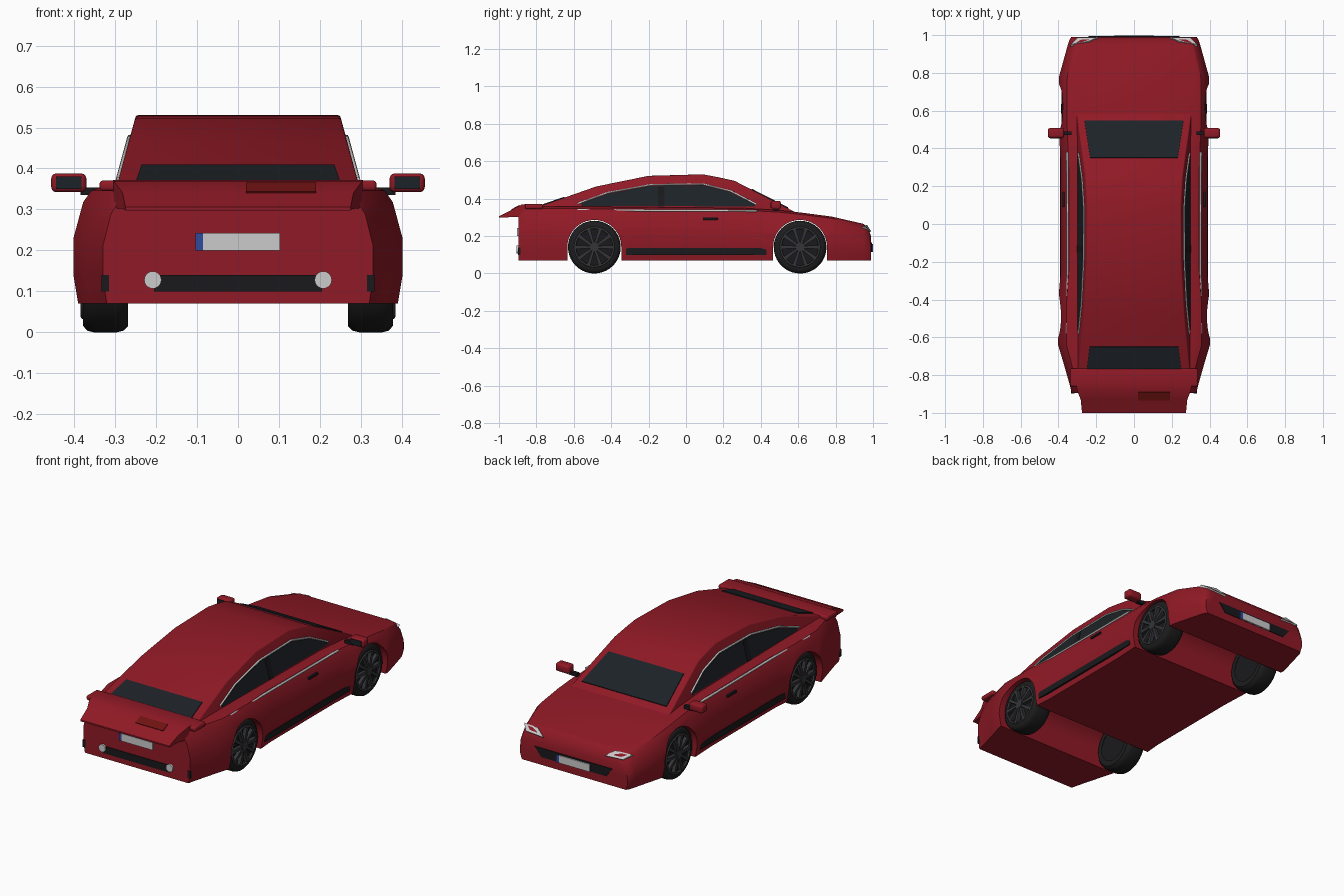
import bpy, bmesh, math
from mathutils import Vector

if "Cube" in bpy.data.objects:
    bpy.data.objects.remove(bpy.data.objects["Cube"])


def material(name, col):
    m = bpy.data.materials.new(name)
    m.diffuse_color = (*col, 1)
    m.use_nodes = True
    m.node_tree.nodes["Principled BSDF"].inputs["Base Color"].default_value = m.diffuse_color
    return m


RED = material("red_paint", (0.28, 0.010, 0.019))
LAMP_RED = material("dark_red", (0.16, 0.006, 0.006))
GLASS = material("dark_glass", (0.012, 0.016, 0.02))
BLACK = material("black_plastic", (0.01, 0.01, 0.012))
TYRE = material("rubber", (0.012, 0.012, 0.013))
RIM = material("dark_metal", (0.035, 0.036, 0.04))
WHITE = material("light_trim", (0.7, 0.7, 0.7))
BLUE = material("blue_band", (0.03, 0.07, 0.35))


def make(name, bm, mat, bevel=0, angle=40, smooth=30):
    bmesh.ops.recalc_face_normals(bm, faces=bm.faces)
    me = bpy.data.meshes.new(name)
    bm.to_mesh(me)
    bm.free()
    me.materials.append(mat)
    ob = bpy.data.objects.new(name, me)
    bpy.context.collection.objects.link(ob)
    bpy.ops.object.select_all(action='DESELECT')
    ob.select_set(True)
    bpy.context.view_layer.objects.active = ob
    if bevel:
        b = ob.modifiers.new("bevel", 'BEVEL')
        b.width, b.segments = bevel, 3
        b.limit_method, b.angle_limit = 'ANGLE', math.radians(angle)
        bpy.ops.object.modifier_apply(modifier="bevel")
    if smooth:
        bpy.ops.object.shade_smooth_by_angle(angle=math.radians(smooth))
    return ob


def loft(name, rings, mat, **kw):
    """Skin closed rings with equal point counts and cap both ends."""
    bm = bmesh.new()
    rows = [[bm.verts.new(p) for p in r] for r in rings]
    n = len(rows[0])
    for a, b in zip(rows, rows[1:]):
        for i in range(n):
            bm.faces.new((a[i], a[(i + 1) % n], b[(i + 1) % n], b[i]))
    bm.faces.new(rows[0])
    bm.faces.new(rows[-1])
    return make(name, bm, mat, **kw)


def sheet(name, pts, vec, mat, **kw):
    """Polygon given thickness vec, centred on its plane."""
    v = Vector(vec) / 2
    return loft(name, [[Vector(p) - v for p in pts], [Vector(p) + v for p in pts]], mat, **kw)


def box(name, x, y, z, mat, **kw):
    pts = [(x[0], y[0], z[0]), (x[1], y[0], z[0]), (x[1], y[1], z[0]), (x[0], y[1], z[0])]
    return loft(name, [pts, [(a, b, z[1]) for a, b, _ in pts]], mat, **kw)


def disc(name, centre, r, depth, axis, mat, n=24):
    ring = [(r * math.cos(2 * math.pi * i / n), r * math.sin(2 * math.pi * i / n)) for i in range(n)]
    c = Vector(centre)
    pts = [c + (Vector((0, a, b)) if axis == 'x' else Vector((a, 0, b))) for a, b in ring]
    return sheet(name, pts, (depth, 0, 0) if axis == 'x' else (0, depth, 0), mat)


def strip(name, pts, r, mat):
    cu = bpy.data.curves.new(name, 'CURVE')
    cu.dimensions, cu.bevel_depth, cu.bevel_resolution = '3D', r, 1
    s = cu.splines.new('POLY')
    s.points.add(len(pts) - 1)
    for q, p in zip(s.points, pts):
        q.co = (*p, 1)
    cu.materials.append(mat)
    ob = bpy.data.objects.new(name, cu)
    bpy.context.collection.objects.link(ob)


# Lower body: stations of (y, top height, half width)
stations = [(-0.895, .325, .33), (-0.86, .358, .338), (-0.74, .358, .372), (-0.64, .358, .402),
            (-0.42, .357, .402), (-0.25, .355, .388), (0.3, .35, .388), (0.5, .338, .397),
            (0.62, .325, .40), (0.78, .304, .397), (0.95, .265, .35), (0.975, .24, .342), (0.99, .195, .332)]
section = [(.97, 0), (1, .25), (1, .55), (.94, .86), (.89, .96), (.80, 1)]
rings = []
for y, top, w in stations:
    half = [(w * a, y, .07 + f * (top - .07)) for a, f in section]
    rings.append(half + [(-x, b, c) for x, b, c in reversed(half)])
body = loft("lower_body", rings, RED, smooth=0)

# Wheel arches cut through the full width
AXLES = (-0.49, 0.61)
for ay in AXLES:
    arc = [(0, ay + .144 * math.cos(t), .142 + .144 * math.sin(t))
           for t in (math.pi * i / 20 for i in range(21))]
    cutter = sheet("arch_cutter", arc + [(0, ay - .144, 0), (0, ay + .144, 0)], (1, 0, 0), RED)
    cutter.hide_render = True
    m = body.modifiers.new("arch", 'BOOLEAN')
    m.operation, m.object, m.solver = 'DIFFERENCE', cutter, 'EXACT'
    bpy.context.view_layer.objects.active = body
    bpy.ops.object.modifier_apply(modifier="arch")
    bpy.data.objects.remove(cutter)
bpy.ops.object.select_all(action='DESELECT')
body.select_set(True)
bpy.ops.object.shade_smooth_by_angle(angle=math.radians(28))


# Cabin with inward leaning sides
def side(z):
    return .295 - .27 * (z - .36)


roof = [(.6, .32), (.26, .495), (.17, .515), (.09, .53), (-.2, .522), (-.48, .465), (-.78, .36), (-.86, .335), (-.86, .315), (.6, .31)]
loft("cabin", [[(s * side(z), y, z) for y, z in roof] for s in (-1, 1)], RED, bevel=.018, angle=50)

# Windscreen and rear window
sheet("windscreen", [(-.232, .35, .449), (.232, .35, .449), (.262, .545, .349), (-.262, .545, .349)], (0, .004, .008), GLASS)
sheet("rear_window", [(-.235, -.65, .406), (.235, -.65, .406), (.25, -.77, .364), (-.25, -.77, .364)], (0, -.003, .008), GLASS)

window = [(-.56, .375), (-.42, .425), (-.19, .468), (.09, .472), (.23, .437), (.37, .368), (.37, .358), (-.56, .362)]
trim = [(-.58, .373), (-.42, .432), (-.19, .474), (.09, .478), (.24, .44), (.375, .37)]
for s in (-1, 1):
    # Side glass, pillar and light trim
    sheet("side_window", [(s * side(z), y, z) for y, z in window], (.008, 0, 0), GLASS)
    pillar = [(-.15, .358), (-.115, .358), (-.115, .466), (-.15, .466)]
    sheet("door_pillar", [(s * side(z), y, z) for y, z in pillar], (.012, 0, 0), BLACK)
    strip("window_trim", [(s * (side(z) + .002), y, z) for y, z in trim], .005, WHITE)
    strip("belt_trim", [(s * .357, -.58, .34), (s * .351, -.25, .337), (s * .353, .38, .335)], .006, WHITE)

    # Skirt, handle, corner marker
    box("side_skirt", sorted((s * .37, s * .392)), (-.32, .43), (.1, .135), BLACK)
    box("door_handle", sorted((s * .36, s * .379)), (.09, .17), (.286, .299), BLACK, bevel=.003)
    box("corner_marker", sorted((s * .315, s * .333)), (-.897, -.885), (.1, .14), BLACK)

    # Door mirror
    box("mirror_arm", sorted((s * .33, s * .385)), (.47, .49), (.335, .354), BLACK)
    box("mirror_shell", sorted((s * .37, s * .456)), (.455, .508), (.342, .388), RED, bevel=.013)
    box("mirror_glass", sorted((s * .382, s * .444)), (.452, .457), (.35, .38), GLASS)

    # Headlight and round tail lamp
    sheet("headlight", [(s * .19, .983, .221), (s * .30, .980, .227), (s * .335, .945, .25), (s * .24, .962, .255)],
          (0, .012, .010), WHITE)
    disc("tail_lamp", (s * .208, -.897, .128), .021, .016, 'y', WHITE)

    for ay in AXLES:
        # Tyre turned from a rounded section
        sec = [(.268, .095), (.268, .125), (.28, .137), (.296, .141), (.352, .141), (.368, .137), (.378, .125), (.378, .108), (.365, .1)]
        bm = bmesh.new()
        vs = [bm.verts.new((s * x, ay, .141 + r)) for x, r in sec]
        es = [bm.edges.new(e) for e in zip(vs, vs[1:])]
        bmesh.ops.spin(bm, geom=vs + es, cent=(0, ay, .141), axis=(1, 0, 0), angle=2 * math.pi, steps=40)
        bmesh.ops.remove_doubles(bm, verts=bm.verts, dist=1e-4)
        make("tyre", bm, TYRE, smooth=45)
        disc("wheel_disc", (s * .32, ay, .141), .104, .09, 'x', BLACK, 40)
        disc("wheel_hub", (s * .375, ay, .141), .024, .024, 'x', RIM)
        # Rim ring and ten spokes
        ring = []
        for i in range(41):
            t = 2 * math.pi * i / 40
            ring.append((s * .378, ay + .103 * math.cos(t), .141 + .103 * math.sin(t)))
        strip("rim_ring", ring, .006, RIM)
        for i in range(10):
            t = 2 * math.pi * i / 10
            d, p = Vector((0, math.cos(t), math.sin(t))), Vector((0, -math.sin(t), math.cos(t)))
            c = Vector((s * .374, ay, .141))
            sheet("spoke", [c + d * .015 + p * .006, c + d * .102 + p * .010,
                            c + d * .102 - p * .010, c + d * .015 - p * .006], (.02, 0, 0), RIM)

# Tail spoiler, deck bar and high brake lamp
box("deck_bar", (-.338, .338), (-.86, -.765), (.345, .371), RED, bevel=.009)
wing = [(-.85, .372, .305), (-.88, .368, .302), (-.93, .341, .282), (-1, .306, .275)]
loft("spoiler", [[(-w, y, .298 + .05 * (y + 1)), (w, y, .298 + .05 * (y + 1)), (w, y, z), (-w, y, z)] for y, z, w in wing], RED)
sheet("brake_lamp", [(.02, -.89, .363), (.19, -.89, .363), (.19, -.932, .341), (.02, -.932, .341)], (0, -.003, .005), LAMP_RED)

# Tail bar, front grille and blank plates
box("tail_bar", (-.205, .205), (-.899, -.88), (.1, .14), BLACK)
sheet("grille", [(-.24, .99, .165), (.24, .99, .165), (.2, .99, .115), (-.2, .99, .115)], (0, .008, 0), BLACK)
for label, y, z, s in (("rear", -.898, .2, 1), ("front", .994, .115, -1)):
    box(label + "_plate", (-.103, .103), (y - .006, y + .006), (z, z + .042), WHITE)
    box(label + "_plate_band", sorted((-s * .1035, -s * .086)), (y - .0065, y + .0065), (z, z + .042), BLUE)
